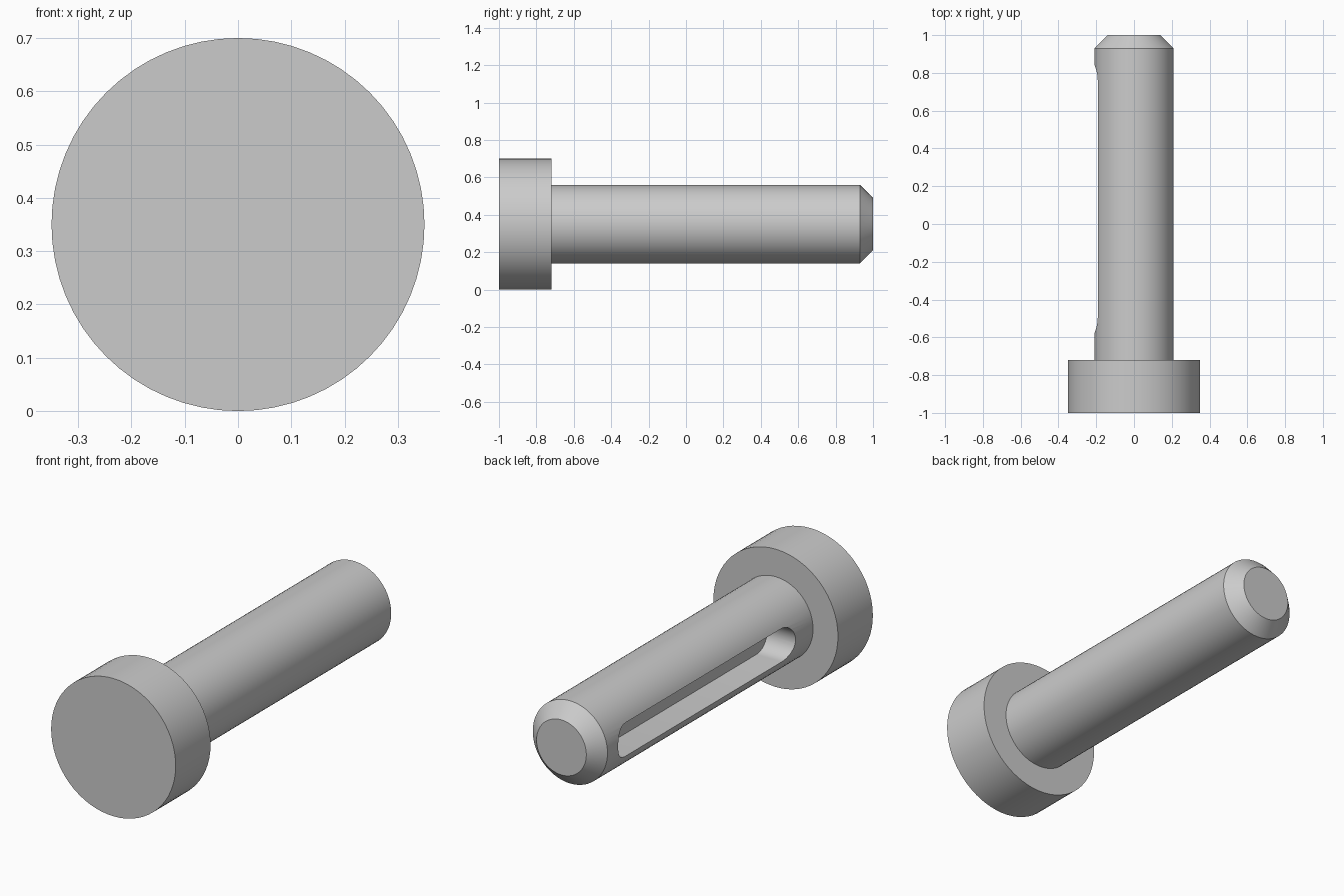
import bpy
import bmesh
from math import cos, sin, pi, radians

cube = bpy.data.objects.get("Cube")
if cube:
    bpy.data.objects.remove(cube, do_unlink=True)

AXIS_Z = 0.35
SIDES = 64

steel = bpy.data.materials.new("grey_steel")
steel.use_nodes = True
steel.diffuse_color = (0.6, 0.6, 0.6, 1)
steel.node_tree.nodes["Principled BSDF"].inputs["Base Color"].default_value = (0.6, 0.6, 0.6, 1)


def loft(name, rings):
    """Skin a list of equal-length point loops and cap both ends."""
    bm = bmesh.new()
    loops = [[bm.verts.new(p) for p in ring] for ring in rings]
    for a, b in zip(loops, loops[1:]):
        for i in range(len(a)):
            j = (i + 1) % len(a)
            bm.faces.new((a[i], a[j], b[j], b[i]))
    bm.faces.new(loops[0])
    bm.faces.new(loops[-1])
    bmesh.ops.recalc_face_normals(bm, faces=bm.faces)
    mesh = bpy.data.meshes.new(name)
    bm.to_mesh(mesh)
    bm.free()
    mesh.materials.append(steel)
    obj = bpy.data.objects.new(name, mesh)
    bpy.context.collection.objects.link(obj)
    return obj


def circle(radius, y):
    angles = [2 * pi * i / SIDES for i in range(SIDES)]
    return [(radius * cos(a), y, AXIS_Z + radius * sin(a)) for a in angles]


def stadium(x, y_start, y_end, half_width, steps=16):
    """Rounded slot outline in the y-z plane."""
    points = []
    for centre, start in ((y_end - half_width, -pi / 2), (y_start + half_width, pi / 2)):
        for i in range(steps + 1):
            a = start + pi * i / steps
            points.append((x, centre + half_width * cos(a), AXIS_Z + half_width * sin(a)))
    return points


# Headed pin: wide head, plain shank, chamfered tip
profile = [(0.35, -1), (0.35, -0.72), (0.21, -0.72), (0.21, 0.93), (0.14, 1)]
pin = loft("headed_pin", [circle(r, y) for r, y in profile])

# Long keyway slot milled into one side of the shank
cutter = loft("slot_cutter", [stadium(x, -0.58, 0.845, 0.085) for x in (-0.3, -0.05)])
cutter.hide_render = True

bpy.ops.object.select_all(action="DESELECT")
pin.select_set(True)
bpy.context.view_layer.objects.active = pin
slot = pin.modifiers.new("slot", "BOOLEAN")
slot.operation = "DIFFERENCE"
slot.solver = "EXACT"
slot.object = cutter
bpy.ops.object.modifier_apply(modifier=slot.name)
bpy.data.objects.remove(cutter, do_unlink=True)

bpy.ops.object.shade_smooth_by_angle(angle=radians(30))
